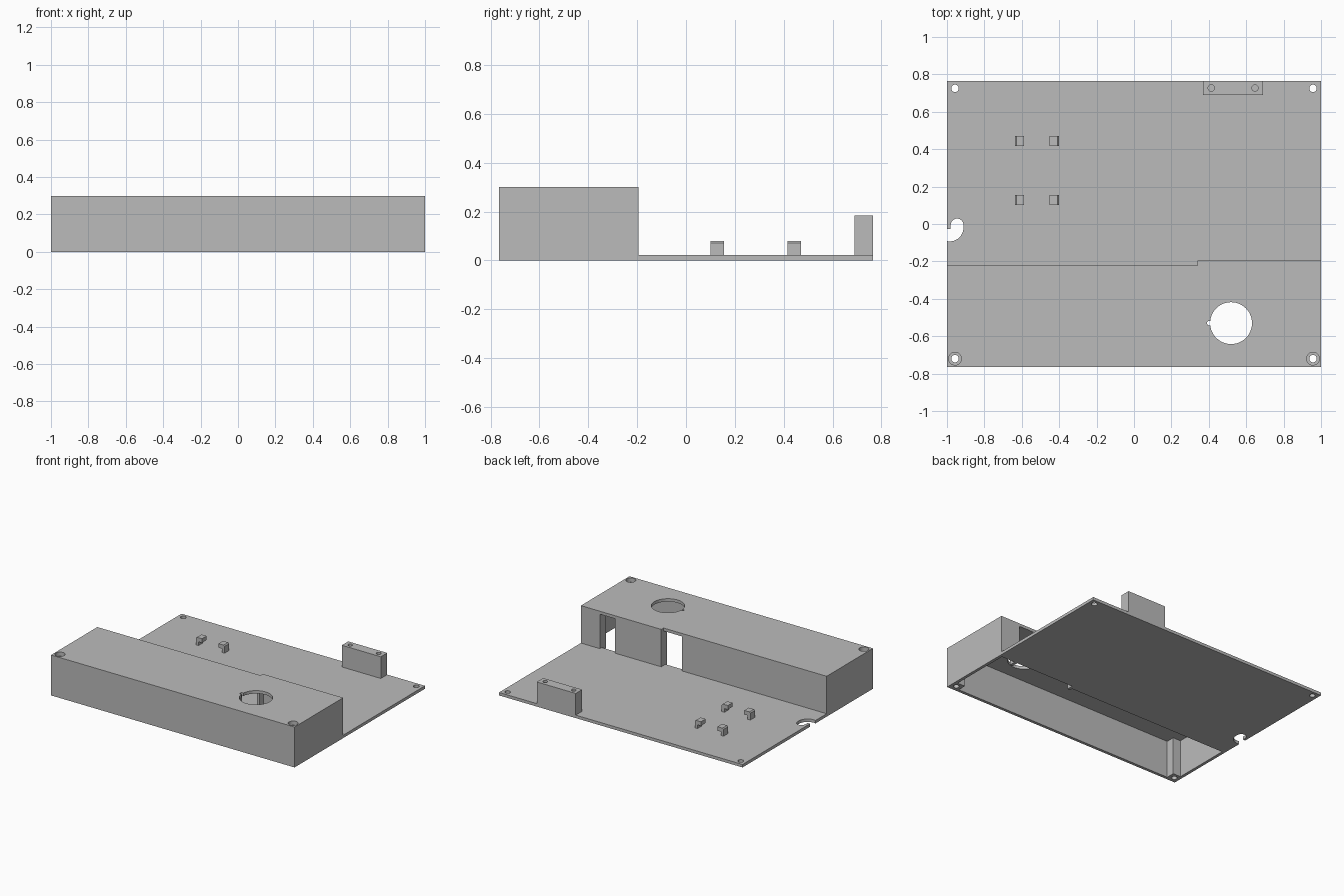
import bpy, bmesh, math
from math import cos, sin, radians

if "Cube" in bpy.data.objects:
    bpy.data.objects.remove(bpy.data.objects["Cube"], do_unlink=True)

grey = bpy.data.materials.new("plain_grey")
grey.use_nodes = True
grey.diffuse_color = (0.5, 0.5, 0.5, 1)
grey.node_tree.nodes["Principled BSDF"].inputs["Base Color"].default_value = (0.5, 0.5, 0.5, 1)

T = 0.022            # sheet thickness
H = 0.30             # housing height
DEPTH = 0.765        # half depth
STEP = 0.34          # where the housing's back wall steps
BACK_L, BACK_R = -0.222, -0.195


def prism(name, outline, z0, z1):
    """Extrude a flat outline from z0 to z1."""
    bm = bmesh.new()
    face = bm.faces.new([bm.verts.new((x, y, z0)) for x, y in outline])
    new = bmesh.ops.extrude_face_region(bm, geom=[face])["geom"]
    for v in new:
        if isinstance(v, bmesh.types.BMVert):
            v.co.z = z1
    bmesh.ops.recalc_face_normals(bm, faces=bm.faces)
    mesh = bpy.data.meshes.new(name)
    bm.to_mesh(mesh)
    bm.free()
    mesh.materials.append(grey)
    obj = bpy.data.objects.new(name, mesh)
    bpy.context.collection.objects.link(obj)
    return obj


def rect(x0, x1, y0, y1):
    return [(x0, y0), (x1, y0), (x1, y1), (x0, y1)]


def arc(cx, cy, r, a0=0, a1=360, n=32):
    count = n if a1 - a0 == 360 else n + 1
    return [(cx + r * cos(radians(a0 + (a1 - a0) * i / n)),
             cy + r * sin(radians(a0 + (a1 - a0) * i / n))) for i in range(count)]


def cut(obj, outline, z0, z1):
    """Subtract a prism from obj and remove the cutter."""
    cutter = prism("cutter", outline, z0, z1)
    cutter.hide_render = True
    mod = obj.modifiers.new("cut", "BOOLEAN")
    mod.operation, mod.solver, mod.object = "DIFFERENCE", "EXACT", cutter
    bpy.context.view_layer.objects.active = obj
    bpy.ops.object.modifier_apply(modifier=mod.name)
    bpy.data.objects.remove(cutter, do_unlink=True)


def smooth(obj):
    bpy.ops.object.select_all(action="DESELECT")
    obj.select_set(True)
    bpy.context.view_layer.objects.active = obj
    bpy.ops.object.shade_smooth_by_angle(angle=radians(30))


# Base plate with back screw holes and the cable notch on its edge
plate = prism("base_plate", [(-1, DEPTH), (-1, BACK_L), (STEP, BACK_L),
                             (STEP, BACK_R), (1, BACK_R), (1, DEPTH)], 0, T)
for side in (-1, 1):
    cut(plate, arc(side * 0.957, 0.725, 0.02), -0.1, 0.1)
notch = (arc(-0.985, -0.02, 0.073, -100, 0, 16) + arc(-0.946, -0.005, 0.034, 0, 180, 16)
         + [(-0.98, -0.027), (-1.05, -0.027), (-1.05, -0.092)])
cut(plate, notch, -0.1, 0.1)
smooth(plate)

# Raised housing, open underneath, its cavity leaving a screw post in each front corner
housing = prism("housing", [(-1, -DEPTH), (1, -DEPTH), (1, BACK_R),
                            (STEP, BACK_R), (STEP, BACK_L), (-1, BACK_L)], 0, H)
wall, post = 1 - T, 1 - 0.085
front, post_y = -DEPTH + T, -DEPTH + 0.085
cavity = [(-post, front), (post, front), (post, post_y), (wall, post_y),
          (wall, BACK_R - T), (STEP + T, BACK_R - T), (STEP + T, BACK_L - T),
          (-wall, BACK_L - T), (-wall, post_y), (-post, post_y)]
cut(housing, cavity, -0.1, H - T)

# Two slots in the back wall
cut(housing, rect(0.72, 0.844, -0.24, -0.15), T, H - T)
cut(housing, rect(0.19, STEP, -0.26, -0.21), T, H - T)

# Round opening with a small key, and counterbored screw holes
cut(housing, arc(0.519, -0.53, 0.112, n=48), 0.2, 0.4)
cut(housing, rect(0.4, 0.45, -0.542, -0.518), 0.2, 0.4)
cut(housing, arc(0.402, -0.53, 0.012, n=16), 0.2, 0.4)
for side in (-1, 1):
    cut(housing, arc(side * 0.957, -0.72, 0.034), H - 0.03, 0.4)
    cut(housing, arc(side * 0.957, -0.72, 0.02), -0.1, 0.4)
smooth(housing)

# Ribs returning inward beside the slots
prism("outer_slot_rib", rect(0.844, 0.844 + T, -0.265, BACK_R - T), 0, H - T)
prism("inner_slot_rib", rect(STEP, STEP + T, -0.265, BACK_L - T), 0, H - T)

# Mounting block at the back edge with two blind holes
block = prism("mounting_block", rect(0.37, 0.69, 0.69, DEPTH), T, 0.183)
for x in (0.413, 0.647):
    cut(block, arc(x, 0.727, 0.017, n=24), 0.08, 0.3)
smooth(block)

# Four hooked clips, in pairs with the hooks facing each other
hook = [(0, 0), (0, 0.05), (0.008, 0.058), (0.02, 0.058), (0.05, 0.058),
        (0.05, 0.028), (0.022, 0.028), (0.022, 0)]
for side, edge, label in ((1, -0.637, "right"), (-1, -0.402, "left")):
    for y, row in ((0.128, "front"), (0.443, "back")):
        clip = prism(f"{row}_{label}_clip", [(x, z) for x, z in hook], -0.027, 0.027)
        for v in clip.data.vertices:
            x, z, d = v.co
            v.co = (edge + side * x, y + d, T + z)
        bm = bmesh.new()
        bm.from_mesh(clip.data)
        bmesh.ops.recalc_face_normals(bm, faces=bm.faces)
        bm.to_mesh(clip.data)
        bm.free()
